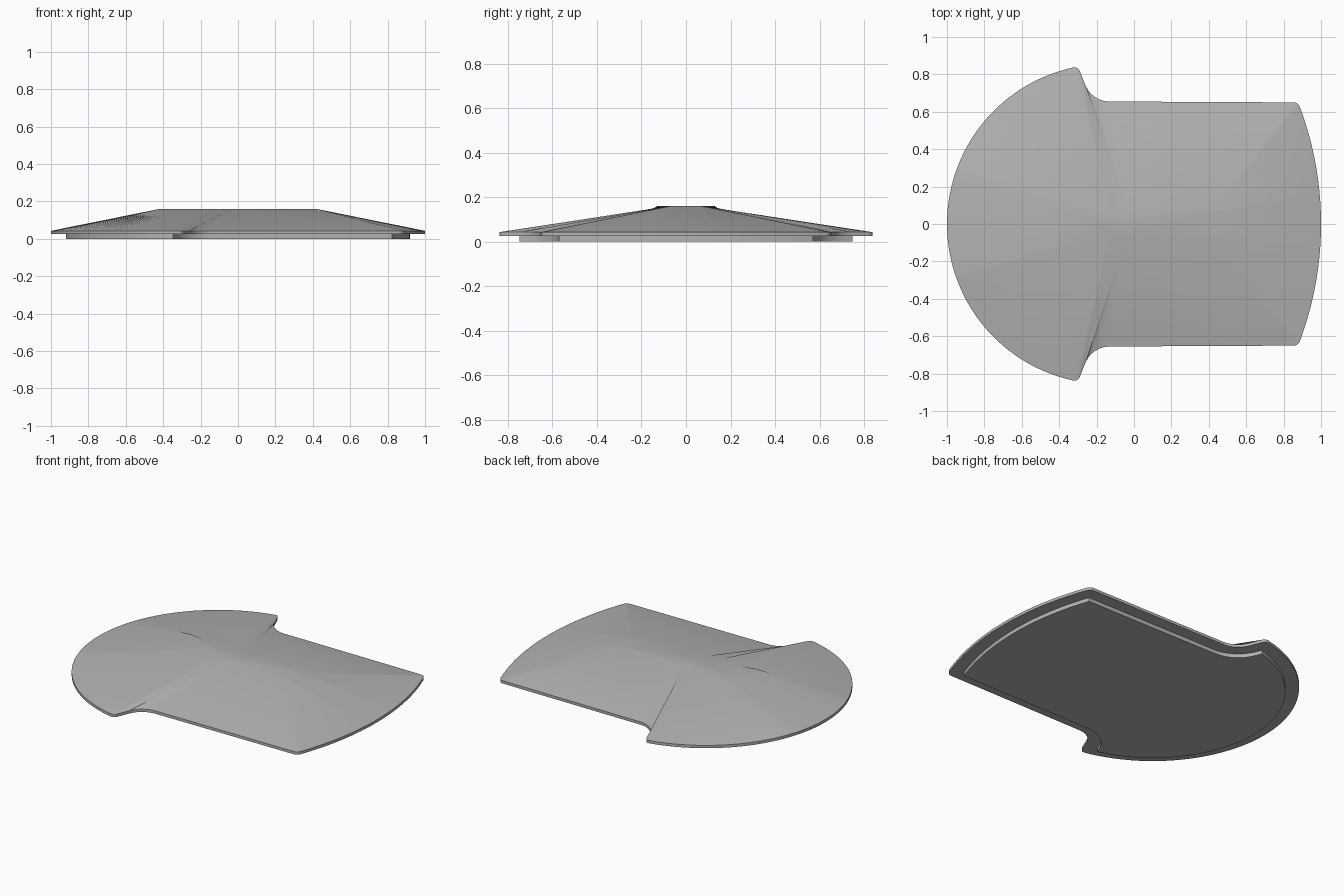
import bpy, bmesh
from math import sin, cos, radians, degrees, atan2, sqrt
from mathutils import Vector

cube = bpy.data.objects.get("Cube")
if cube:
    bpy.data.objects.remove(cube, do_unlink=True)

grey = bpy.data.materials.new("roof grey")
grey.use_nodes = True
grey.diffuse_color = (0.45, 0.45, 0.45, 1)
grey.node_tree.nodes["Principled BSDF"].inputs["Base Color"].default_value = (0.45, 0.45, 0.45, 1)

ROUND_C = Vector((-0.144, 0))    # centre of the rounded end
BOW_C = Vector((-0.79, 0))       # centre of the bowed end
NOTCH_C = Vector((-0.13, 0.795))  # centre of the inner fillet
NOTCH_ANGLE = 202


def arc(c, r, a0, a1, n):
    """Points along an arc, angles in degrees."""
    angles = [radians(a0 + (a1 - a0) * i / n) for i in range(n + 1)]
    return [c + Vector((cos(a), sin(a))) * r for a in angles]


def soft_corner(before, p, after, cut):
    """Round one corner with a short quadratic curve."""
    if not cut:
        return [p]
    a = p + (before - p).normalized() * cut
    b = p + (after - p).normalized() * cut
    return [a * (1 - t) ** 2 + p * 2 * t * (1 - t) + b * t * t for t in (0, .25, .5, .75, 1)]


def half_outline(inset, cut):
    """Back half of the plan, from the rounded end to the bowed end."""
    r_round, r_bow, y_side = 0.856 - inset, 1.79 - inset, 0.65 - inset
    fillet = arc(NOTCH_C, 0.14 + inset, NOTCH_ANGLE, 270, 10)
    # Where the notch line meets the rounded end
    a = radians(NOTCH_ANGLE - 90)
    d = Vector((cos(a), sin(a)))
    p = fillet[0] - ROUND_C
    b = p.dot(d)
    tip = fillet[0] + d * (-b + sqrt(b * b - p.dot(p) + r_round ** 2))
    end = tip - ROUND_C
    sweep = arc(ROUND_C, r_round, 180, degrees(atan2(end.y, end.x)), 40)
    corner = Vector((BOW_C.x + sqrt(r_bow ** 2 - y_side ** 2), y_side))
    bow = arc(BOW_C, r_bow, degrees(atan2(y_side, corner.x - BOW_C.x)), 0, 16)
    return (sweep[:-1] + soft_corner(sweep[-2], tip, fillet[0], cut) + fillet
            + soft_corner(fillet[-1], corner, bow[1], cut) + bow[1:])


def ridge_point(p):
    """Plateau point from which the slope runs down to eave point p."""
    if p.x > 0.84:                                   # bowed end hip
        return Vector((0.42, 0.07 * min(1, p.y / 0.15)))
    if p.x < -0.5 and p.y < 0.28:                    # rounded end hip
        return Vector((-0.42, 0.13 * p.y / 0.28))
    if p.y > 0.8 or p.x < -0.32:                     # fan of the rounded end
        phi = degrees(atan2(p.y, ROUND_C.x - p.x))
        t = max(0, min(1, (phi - 19) / 60))
        return Vector((-0.42, 0.13)).lerp(Vector((-0.13, 0.07)), t)
    return Vector((-0.04, 0.07))                     # valley and side slope


def mirrored(half):
    return half + [Vector((p.x, -p.y)) for p in half[-2:0:-1]]


def loft(name, rings):
    """Skin stacked rings of (points, height), merging repeated points."""
    bm = bmesh.new()
    cache = {}

    def vert(p, z):
        key = (round(p.x, 4), round(p.y, 4), round(z, 4))
        if key not in cache:
            cache[key] = bm.verts.new((p.x, p.y, z))
        return cache[key]

    def face(verts):
        unique = list(dict.fromkeys(verts))
        if len(unique) > 2 and not bm.faces.get(unique):
            bm.faces.new(unique)

    rows = [[vert(p, z) for p in pts] for pts, z in rings]
    for low, high in zip(rows, rows[1:]):
        for i in range(len(low)):
            j = (i + 1) % len(low)
            face([low[i], low[j], high[j], high[i]])
    face(rows[0])
    face(rows[-1])
    bmesh.ops.recalc_face_normals(bm, faces=bm.faces[:])
    mesh = bpy.data.meshes.new(name)
    bm.to_mesh(mesh)
    bm.free()
    mesh.materials.append(grey)
    obj = bpy.data.objects.new(name, mesh)
    bpy.context.collection.objects.link(obj)
    bpy.ops.object.select_all(action='DESELECT')
    obj.select_set(True)
    bpy.context.view_layer.objects.active = obj
    bpy.ops.object.shade_smooth_by_angle(angle=radians(30))
    return obj


# Sloped roof with a thin vertical rim
eave_half = half_outline(0, 0.025)
eave = mirrored(eave_half)
ridge = mirrored([ridge_point(p) for p in eave_half])
loft("roof", [(eave, 0.025), (eave, 0.043), (ridge, 0.16)])

# Inset base plate below the roof
base = mirrored(half_outline(0.08, 0))
loft("base_plate", [(base, 0), (base, 0.027)])
